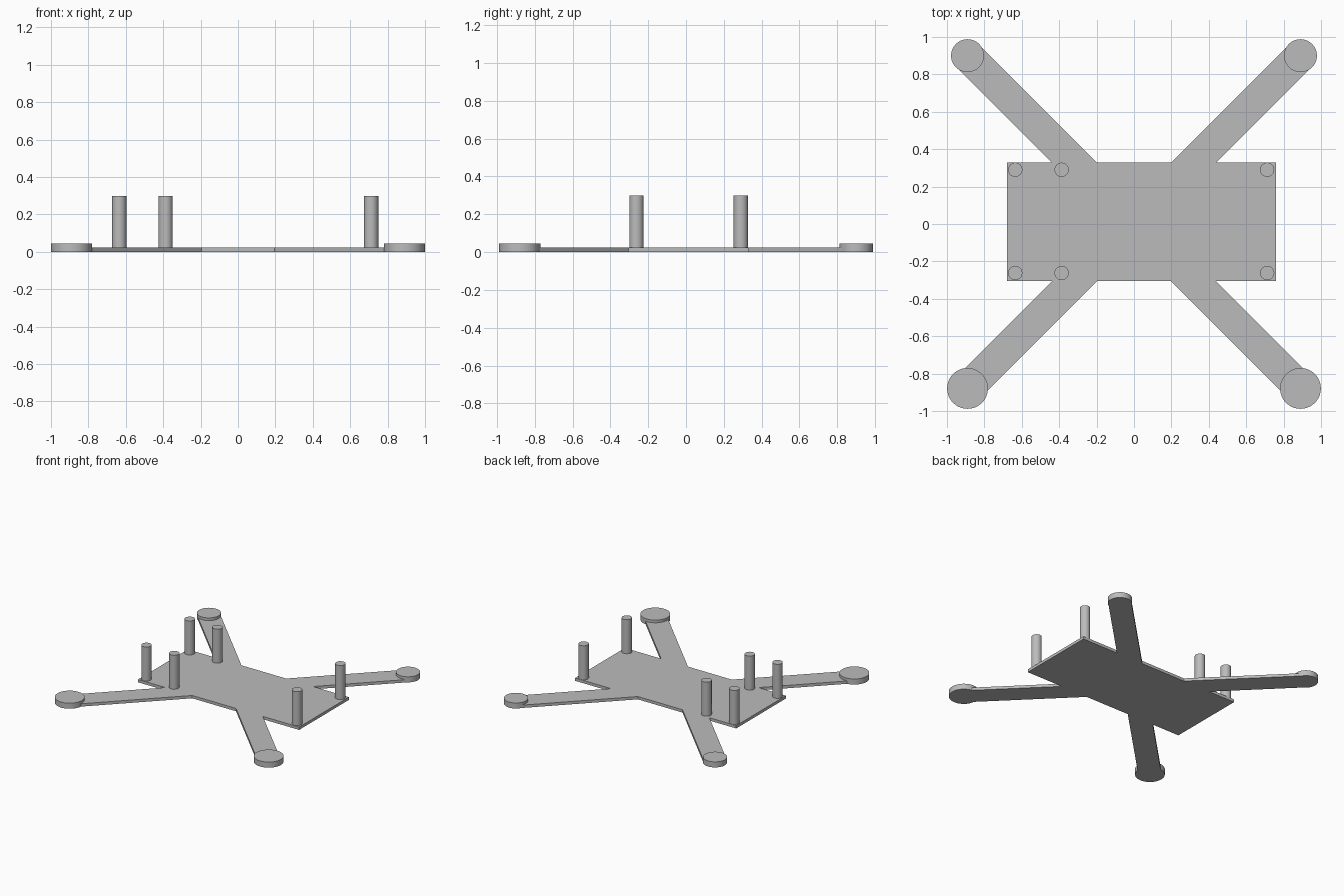
import bpy
import bmesh

old = bpy.data.objects.get("Cube")
if old:
    bpy.data.objects.remove(old, do_unlink=True)

# Single grey material
grey = bpy.data.materials.new("plain_grey")
grey.use_nodes = True
colour = (0.5, 0.5, 0.5, 1)
grey.diffuse_color = colour
grey.node_tree.nodes["Principled BSDF"].inputs["Base Color"].default_value = colour

PLATE_TOP = 0.023
PAD_TOP = 0.045
POST_TOP = 0.298
PAD_X = 0.89
HALF_ARM = 0.06  # half the arm width along each axis, for a 45 degree arm


def add_object(name, bm):
    bmesh.ops.recalc_face_normals(bm, faces=bm.faces)
    mesh = bpy.data.meshes.new(name)
    bm.to_mesh(mesh)
    bm.free()
    mesh.materials.append(grey)
    obj = bpy.data.objects.new(name, mesh)
    bpy.context.collection.objects.link(obj)
    return obj


def cylinder(name, x, y, bottom, top, radius):
    bpy.ops.mesh.primitive_cylinder_add(
        vertices=48, radius=radius, depth=top - bottom,
        location=(x, y, (bottom + top) / 2))
    obj = bpy.context.object
    obj.name = name
    obj.data.materials.append(grey)
    bpy.ops.object.shade_smooth_by_angle()


def arm_half(side, edge_y, pad_y):
    """Outline of one arm, from its inner root to its outer root."""
    s = 1 if pad_y > 0 else -1
    a = HALF_ARM
    root = PAD_X - abs(pad_y - edge_y)
    return [(side * (root - 2 * a), edge_y),
            (side * (PAD_X - a), pad_y + s * a),
            (side * (PAD_X + a), pad_y - s * a),
            (side * (root + 2 * a), edge_y)]


# Frame plate: body and four diagonal arms in one extruded outline
LEFT, RIGHT, FRONT, BACK = 0.76, -0.68, -0.305, 0.33
pad_rows = {"front": (-0.879, 0.109), "back": (0.9, 0.088)}
front_y, back_y = pad_rows["front"][0], pad_rows["back"][0]
outline = (arm_half(1, FRONT, front_y) + [(LEFT, FRONT), (LEFT, BACK)]
           + arm_half(1, BACK, back_y)[::-1]
           + arm_half(-1, BACK, back_y) + [(RIGHT, BACK), (RIGHT, FRONT)]
           + arm_half(-1, FRONT, front_y)[::-1])
bm = bmesh.new()
face = bm.faces.new([bm.verts.new((x, y, 0)) for x, y in outline])
new = bmesh.ops.extrude_face_region(bm, geom=[face])["geom"]
bmesh.ops.translate(bm, vec=(0, 0, PLATE_TOP),
                    verts=[v for v in new if isinstance(v, bmesh.types.BMVert)])
add_object("frame_plate", bm)

# Round motor pads at the arm tips
for row, (y, radius) in pad_rows.items():
    for side, x in (("left", PAD_X), ("right", -PAD_X)):
        cylinder(f"{row}_{side}_motor_pad", x, y, 0, PAD_TOP, radius)

# Upright posts on the body
for row, y in (("front", -0.262), ("back", 0.29)):
    for place, x in (("left", 0.712), ("inner_right", -0.387), ("outer_right", -0.635)):
        cylinder(f"{row}_{place}_post", x, y, PLATE_TOP, POST_TOP, 0.038)
